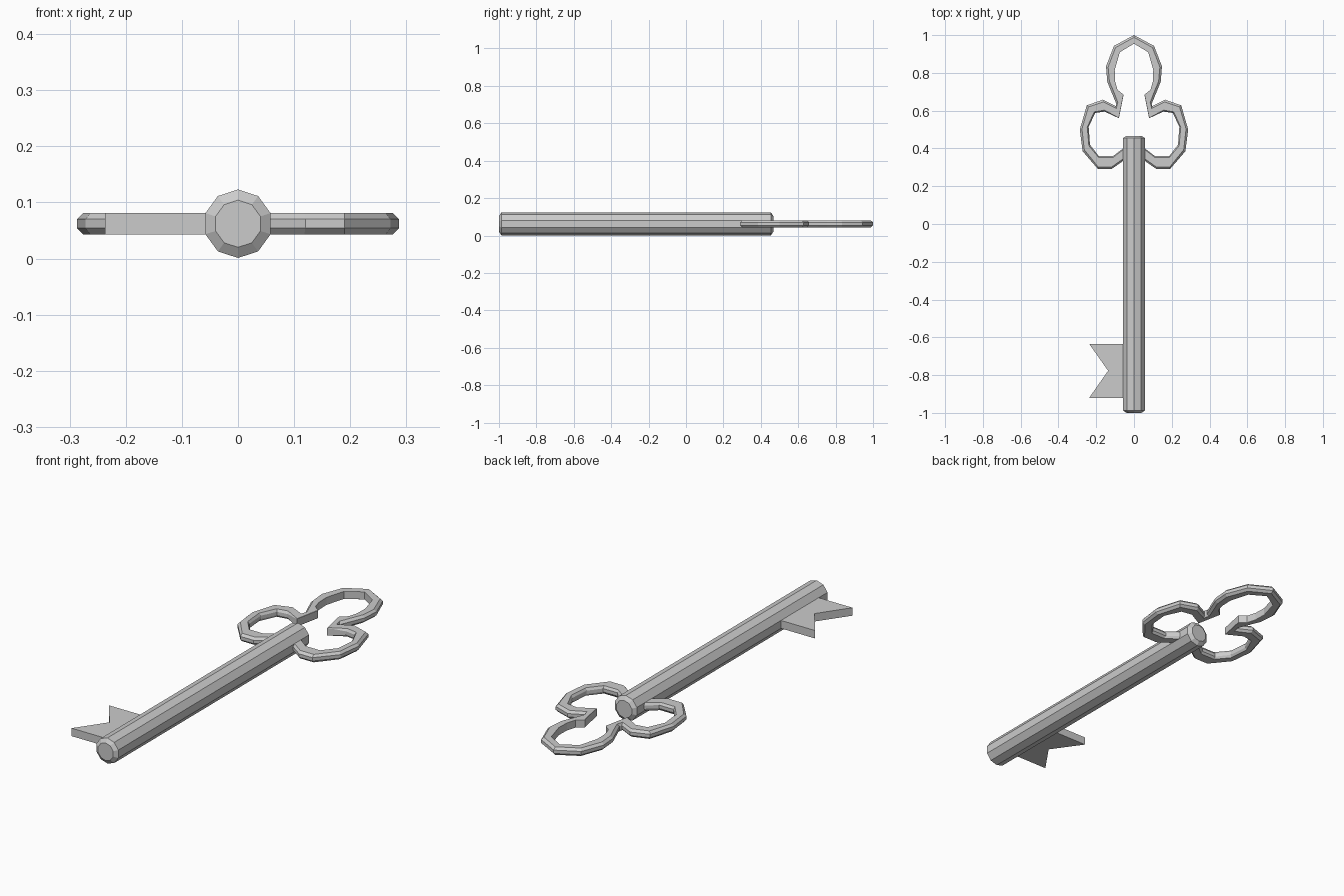
import bpy, bmesh, math
from mathutils import Vector

if "Cube" in bpy.data.objects:
    bpy.data.objects.remove(bpy.data.objects["Cube"])

ZC = 0.062   # height of the key's centre plane
HALF = 0.019  # half thickness of the flat parts


def make(name, rings=None, faces=None, verts=None):
    """Loft closed rings into a capped solid, or build from verts and faces."""
    bm = bmesh.new()
    if rings:
        loops = [[bm.verts.new(p) for p in r] for r in rings]
        n = len(loops[0])
        for a, b in zip(loops, loops[1:]):
            for i in range(n):
                j = (i + 1) % n
                bm.faces.new((a[i], a[j], b[j], b[i]))
        bm.faces.new(loops[0])
        bm.faces.new(loops[-1])
    bmesh.ops.recalc_face_normals(bm, faces=bm.faces[:])
    me = bpy.data.meshes.new(name)
    bm.to_mesh(me)
    bm.free()
    ob = bpy.data.objects.new(name, me)
    bpy.context.collection.objects.link(ob)
    return ob


# Shaft: ten-sided rod with chamfered ends
def circle(y, r):
    return [(r * math.sin(k * math.tau / 10), y, ZC + r * math.cos(k * math.tau / 10))
            for k in range(10)]


make("shaft", [circle(y, r) for y, r in
               [(-1, 0.042), (-0.987, 0.061), (0.454, 0.061), (0.467, 0.042)]])

# Bit: notched flat plate
bit = [(-0.04, -0.635), (-0.237, -0.635), (-0.137, -0.777), (-0.237, -0.92), (-0.04, -0.92)]
make("bit", [[(x, y, ZC + s * HALF) for x, y in bit] for s in (-1, 1)])

# Bow: half of the trefoil as (outer x, y, inner x, y, inner chamfer)
path = [
    (0, 1.0, 0, 0.955, 0), (0.106, 0.943, 0.075, 0.91, 0),
    (0.148, 0.835, 0.102, 0.815, 0), (0.142, 0.755, 0.1, 0.755, 0),
    (0.122, 0.705, 0.087, 0.71, 0), (0.093, 0.635, 0.055, 0.685, 0),
    (0.097, 0.624, 0.08, 0.56, 0), (0.165, 0.658, 0.155, 0.595, 0.008),
    (0.25, 0.628, 0.205, 0.588, 0.008), (0.287, 0.5, 0.24, 0.515, 0.008),
    (0.272, 0.385, 0.233, 0.42, 0.008), (0.19, 0.29, 0.187, 0.36, 0.008),
    (0.12, 0.29, 0.11, 0.36, 0.008), (0.02, 0.36, 0.02, 0.43, 0.008),
]


def section(ox, oy, ix, iy, c):
    o, i = Vector((ox, oy, ZC)), Vector((ix, iy, ZC))
    d = (i - o).normalized()
    up = Vector((0, 0, 1))
    hi = 0.008
    a, b = o + d * 0.012, i - d * max(c, 0.002)
    ih = hi if c else HALF - 0.001
    return [o + up * hi, a + up * HALF, b + up * HALF, i + up * ih,
            i - up * ih, b - up * HALF, a - up * HALF, o - up * hi]


bow = make("bow", [section(*p) for p in path])

# Open the cap on the centre line, then mirror the other half
bm = bmesh.new()
bm.from_mesh(bow.data)
caps = [f for f in bm.faces if all(abs(v.co.x) < 1e-5 for v in f.verts)]
bmesh.ops.delete(bm, geom=caps, context='FACES_ONLY')
bm.to_mesh(bow.data)
bm.free()
mirror = bow.modifiers.new("mirror", 'MIRROR')
mirror.use_clip = True
